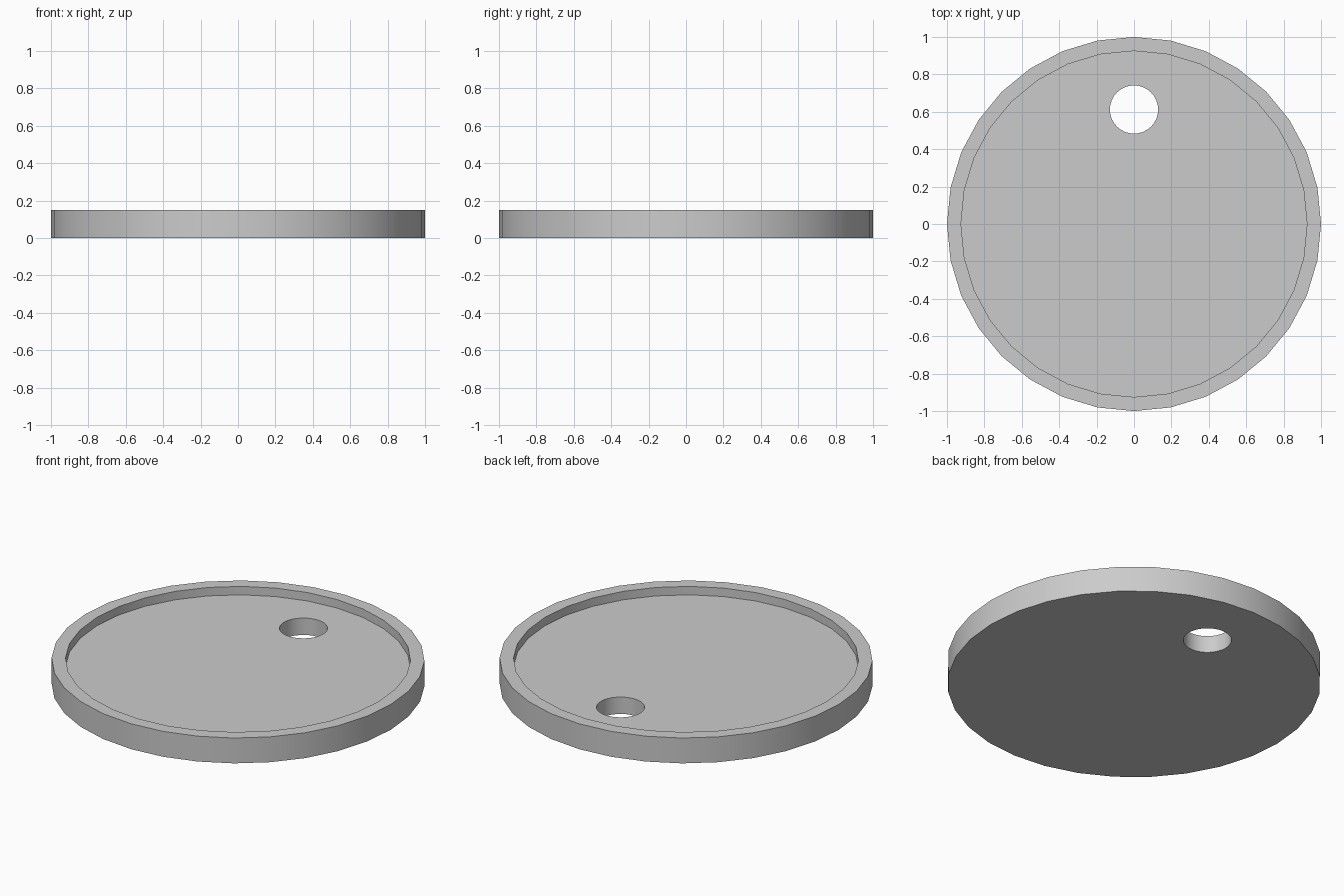
import bpy, bmesh
from math import cos, sin, tau, radians

cube = bpy.data.objects.get("Cube")
if cube:
    bpy.data.objects.remove(cube, do_unlink=True)

SIDES = 32
HEIGHT, FLOOR = 0.15, 0.10
INNER, HOLE, HOLE_Y = 0.925, 0.129, 0.612

grey = bpy.data.materials.new("plain grey")
grey.use_nodes = True
colour = (0.6, 0.6, 0.6, 1)
grey.diffuse_color = colour
grey.node_tree.nodes["Principled BSDF"].inputs["Base Color"].default_value = colour

bm = bmesh.new()


def ring(radius, z, y=0):
    """One circle of vertices, centred on x = 0."""
    angles = [tau * i / SIDES for i in range(SIDES)]
    return [bm.verts.new((radius * cos(a), y + radius * sin(a), z)) for a in angles]


# Section of the disc: outer wall, rim, recess wall, floor, hole wall, underside
rings = [
    ring(1, 0),
    ring(1, HEIGHT),
    ring(INNER, HEIGHT),
    ring(INNER, FLOOR),
    ring(HOLE, FLOOR, HOLE_Y),
    ring(HOLE, 0, HOLE_Y),
]
for k, low in enumerate(rings):
    high = rings[(k + 1) % len(rings)]
    for i in range(SIDES):
        j = (i + 1) % SIDES
        bm.faces.new((low[i], low[j], high[j], high[i]))
bmesh.ops.recalc_face_normals(bm, faces=bm.faces)

mesh = bpy.data.meshes.new("rimmed_disc")
bm.to_mesh(mesh)
bm.free()
mesh.materials.append(grey)
disc = bpy.data.objects.new("rimmed_disc", mesh)
bpy.context.collection.objects.link(disc)

# Smooth round walls, sharp rims
bpy.ops.object.select_all(action="DESELECT")
disc.select_set(True)
bpy.context.view_layer.objects.active = disc
bpy.ops.object.shade_smooth_by_angle(angle=radians(30))
